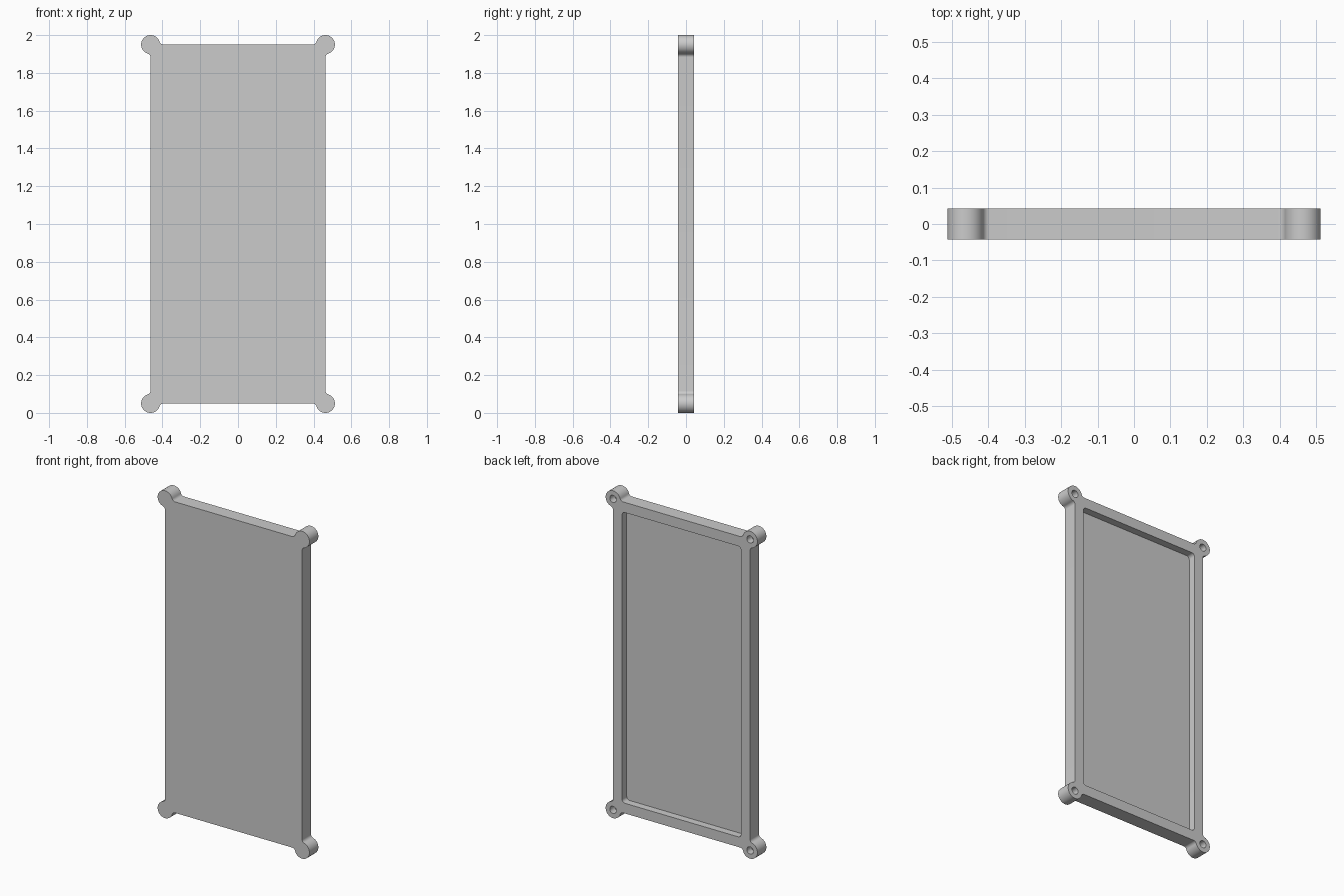
import bpy, bmesh
from math import sin, cos, pi, atan2, sqrt

if "Cube" in bpy.data.objects:
    bpy.data.objects.remove(bpy.data.objects["Cube"])

HALF_T = 0.043            # half thickness of the cover
CX, CZ, R = 0.463, 0.95, 0.05   # screw lug centres (also the body corners) and radius
FILLET = 0.02             # blend between lug and body edge
DEPTH = 0.045             # recess and screw hole depth


def arc(cx, cz, r, a0, a1, n):
    return [(cx + r * cos(a0 + (a1 - a0) * i / n),
             cz + r * sin(a0 + (a1 - a0) * i / n)) for i in range(n + 1)]


def four_corners(corner):
    """Mirror a first-quadrant corner into a closed loop."""
    pts = []
    for sx, sz in ((1, 1), (-1, 1), (-1, -1), (1, -1)):
        part = [(sx * x, sz * z) for x, z in corner]
        pts += part if sx * sz > 0 else part[::-1]
    return pts


def add_prism(bm, pts, y0, y1):
    face = bm.faces.new([bm.verts.new((x, y0, z + 1)) for x, z in pts])
    ext = bmesh.ops.extrude_face_region(bm, geom=[face])
    for v in ext["geom"]:
        if isinstance(v, bmesh.types.BMVert):
            v.co.y = y1


def make_object(name, prisms):
    bm = bmesh.new()
    for pts, y0, y1 in prisms:
        add_prism(bm, pts, y0, y1)
    bmesh.ops.recalc_face_normals(bm, faces=bm.faces)
    me = bpy.data.meshes.new(name)
    bm.to_mesh(me)
    bm.free()
    ob = bpy.data.objects.new(name, me)
    bpy.context.collection.objects.link(ob)
    return ob


# Cover outline: straight edges, round lugs and tangent fillets
d = sqrt(R * R + 2 * R * FILLET)
a = atan2(FILLET, d)
corner = (arc(CX + FILLET, CZ - d, FILLET, pi, pi / 2 + a, 8)
          + arc(CX, CZ, R, -pi / 2 + a, pi - a, 32)[1:]
          + arc(CX - d, CZ + FILLET, FILLET, -a, -pi / 2, 8)[1:])
cover = make_object("cover_plate", [(four_corners(corner), -HALF_T, HALF_T)])

# Cutter: rounded recess and four blind screw holes, open to the back
y0, y1 = HALF_T - DEPTH, HALF_T + 0.05
recess = four_corners(arc(0.382, 0.868, 0.02, 0, pi / 2, 8))
cuts = [(recess, y0, y1)]
for sx in (-1, 1):
    for sz in (-1, 1):
        cuts.append((arc(sx * CX, sz * CZ, 0.022, 0, 2 * pi, 32)[:-1], y0, y1))
cutter = make_object("recess_cutter", cuts)
cutter.hide_render = True

# Cut, then remove the helper
mod = cover.modifiers.new("recess", "BOOLEAN")
mod.operation = "DIFFERENCE"
mod.solver = "EXACT"
mod.object = cutter
bpy.context.view_layer.objects.active = cover
cover.select_set(True)
bpy.ops.object.modifier_apply(modifier=mod.name)
bpy.data.objects.remove(cutter, do_unlink=True)
bpy.ops.object.shade_smooth_by_angle(angle=pi / 6)
